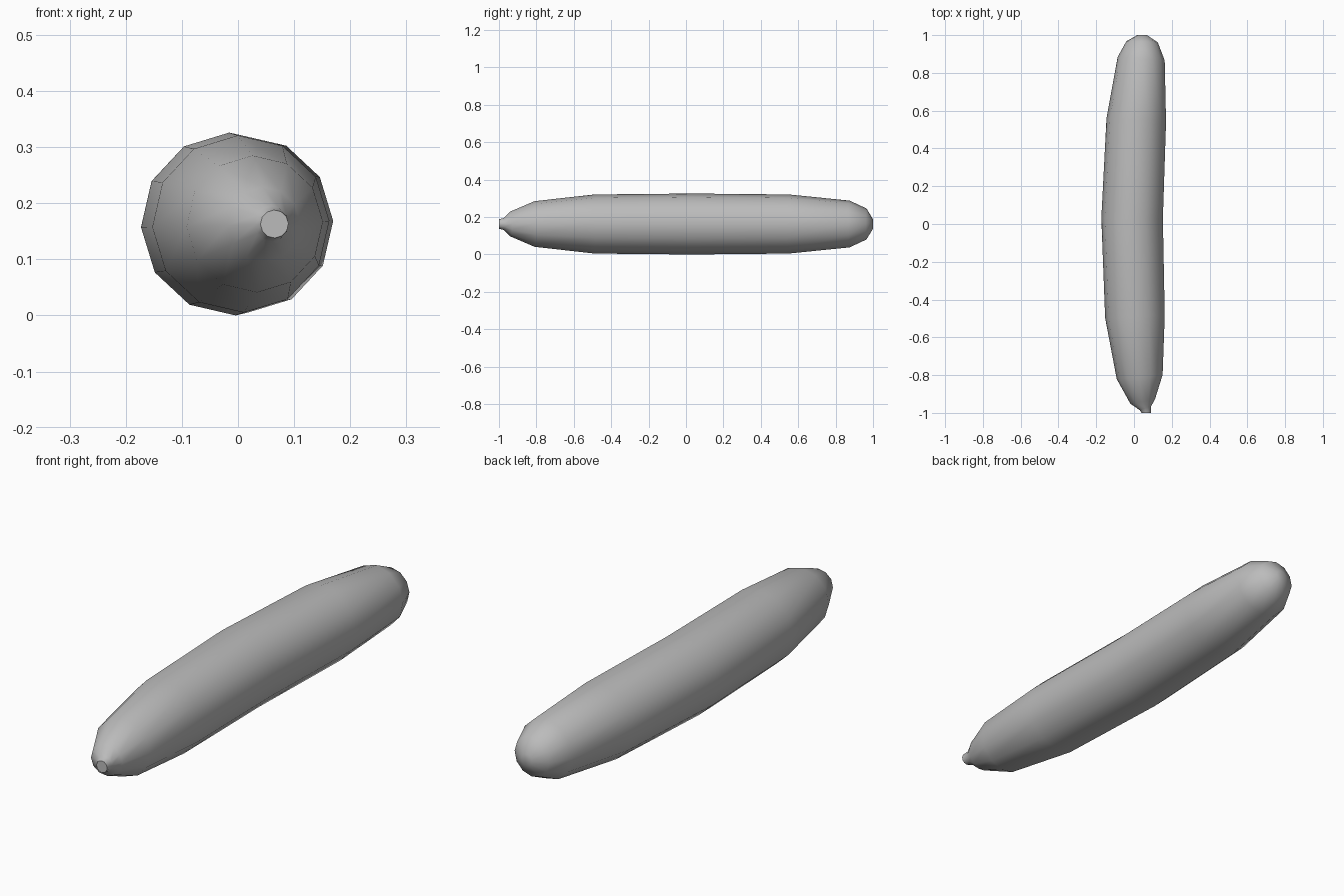
import bpy, bmesh, math
from mathutils import Vector

cube = bpy.data.objects.get("Cube")
if cube:
    bpy.data.objects.remove(cube, do_unlink=True)

SIDES = 12
MID_Z = 0.163

# Stations along the gently bent body: y, centre x, radius
STATIONS = [
    (-1.00, 0.065, 0.025),
    (-0.975, 0.06, 0.032),
    (-0.94, 0.046, 0.066),
    (-0.81, 0.03, 0.122),
    (-0.49, 0.005, 0.158),
    (0.03, -0.01, 0.163),
    (0.55, 0.012, 0.158),
    (0.875, 0.038, 0.125),
    (0.965, 0.043, 0.083),
    (1.00, 0.043, 0.025),
]

grey = bpy.data.materials.new("plain grey")
grey.use_nodes = True
colour = (0.5, 0.5, 0.5, 1)
grey.diffuse_color = colour
grey.node_tree.nodes["Principled BSDF"].inputs["Base Color"].default_value = colour

# Body: rings square to the bent centre line, bridged with quads
bm = bmesh.new()
rings = []
last = len(STATIONS) - 1
for i, (y, x, r) in enumerate(STATIONS):
    before, after = STATIONS[max(i - 1, 0)], STATIONS[min(i + 1, last)]
    slope = (after[1] - before[1]) / (after[0] - before[0])
    if i in (0, last):
        slope = 0
    side = Vector((1, -slope, 0)).normalized()
    ring = []
    for k in range(SIDES):
        a = math.radians(2) + math.tau * k / SIDES
        p = Vector((x, y, MID_Z)) + side * r * math.cos(a)
        p.z += r * math.sin(a)
        ring.append(bm.verts.new(p))
    rings.append(ring)

for a, b in zip(rings, rings[1:]):
    for k in range(SIDES):
        n = (k + 1) % SIDES
        bm.faces.new((a[k], a[n], b[n], b[k]))

# Flat ends: stem cut and blossom end
bm.faces.new(rings[0])
bm.faces.new(rings[-1])
bmesh.ops.recalc_face_normals(bm, faces=bm.faces)

mesh = bpy.data.meshes.new("cucumber_body")
bm.to_mesh(mesh)
bm.free()
mesh.materials.append(grey)
body = bpy.data.objects.new("cucumber_body", mesh)
bpy.context.collection.objects.link(body)

# Smooth skin with a crisp edge round the stem cut
bpy.ops.object.select_all(action="DESELECT")
body.select_set(True)
bpy.context.view_layer.objects.active = body
bpy.ops.object.shade_smooth_by_angle(angle=math.radians(50))
